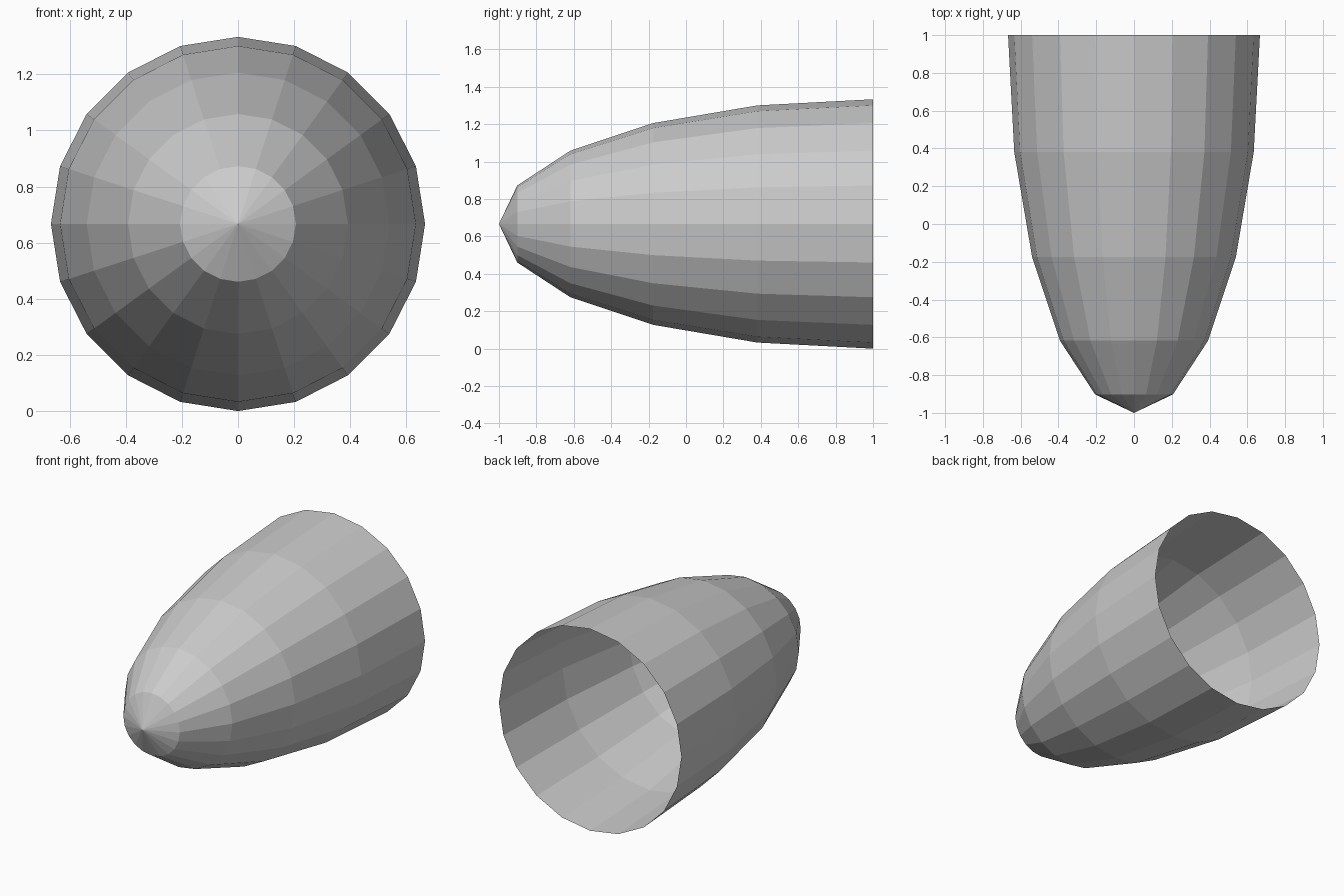
import bpy, bmesh
from math import radians
from mathutils import Matrix

if "Cube" in bpy.data.objects:
    bpy.data.objects.remove(bpy.data.objects["Cube"])

RADIUS, LENGTH = 2 / 3, 2.0

# Nose shell: half of a 20-sided sphere, stretched, tip facing -y, open at the back
bm = bmesh.new()
bmesh.ops.create_uvsphere(bm, u_segments=20, v_segments=10, radius=1)
back = [v for v in bm.verts if v.co.z < -0.01]
bmesh.ops.delete(bm, geom=back, context='VERTS')

place = (Matrix.Translation((0, LENGTH / 2, RADIUS))
         @ Matrix.Rotation(radians(90), 4, 'X')
         @ Matrix.Diagonal((RADIUS, RADIUS, LENGTH, 1)))
bm.transform(place)

mesh = bpy.data.meshes.new("nose_shell")
bm.to_mesh(mesh)
bm.free()
bpy.context.collection.objects.link(bpy.data.objects.new("nose_shell", mesh))
